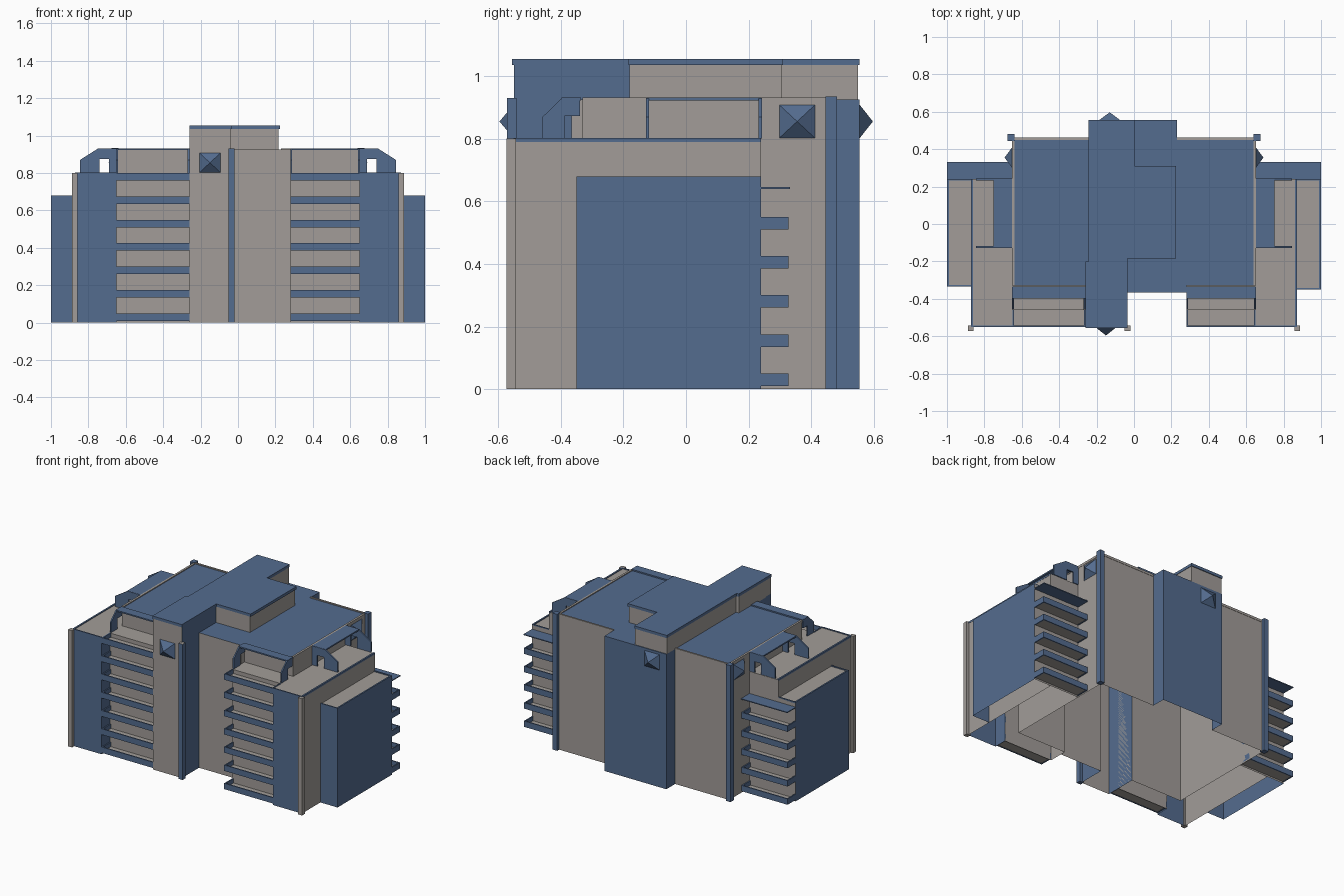
import bpy, bmesh
from mathutils import Vector, Matrix

if "Cube" in bpy.data.objects:
    bpy.data.objects.remove(bpy.data.objects["Cube"])


def material(name, col):
    m = bpy.data.materials.new(name)
    m.diffuse_color = (*col, 1)
    m.use_nodes = True
    m.node_tree.nodes["Principled BSDF"].inputs["Base Color"].default_value = m.diffuse_color
    return m


MATS = [material("warm_grey", (0.36, 0.335, 0.315)),
        material("slate_blue", (0.088, 0.15, 0.275))]
GREY, BLUE = 0, 1


def finish(name, bm, rule, open_bottom=False):
    """Colour faces by a number or rule(normal, centre), then make the object."""
    bmesh.ops.recalc_face_normals(bm, faces=bm.faces)
    for f in bm.faces:
        f.normal_update()
        f.material_index = rule(f.normal, f.calc_center_median()) if callable(rule) else rule
    if open_bottom:
        low = [f for f in bm.faces if f.normal.z < -0.9]
        bmesh.ops.delete(bm, geom=low, context='FACES')
    me = bpy.data.meshes.new(name)
    bm.to_mesh(me)
    bm.free()
    for m in MATS:
        me.materials.append(m)
    ob = bpy.data.objects.new(name, me)
    bpy.context.collection.objects.link(ob)
    return ob


def prism(name, pts, vec, rule, open_bottom=False):
    bm = bmesh.new()
    f = bm.faces.new([bm.verts.new(p) for p in pts])
    ext = bmesh.ops.extrude_face_region(bm, geom=[f], use_keep_orig=True)
    bmesh.ops.translate(bm, vec=vec, verts=[v for v in ext["geom"] if isinstance(v, bmesh.types.BMVert)])
    return finish(name, bm, rule, open_bottom)


def block(name, outline, z0, z1, rule, open_bottom=True):
    return prism(name, [(x, y, z0) for x, y in outline], (0, 0, z1 - z0), rule, open_bottom)


def boxes(name, spans, rule):
    """Several boxes (x0, x1, y0, y1, z0, z1) in one object."""
    bm = bmesh.new()
    for x0, x1, y0, y1, z0, z1 in spans:
        mid = Vector((x0 + x1, y0 + y1, z0 + z1)) / 2
        size = Vector((abs(x1 - x0), abs(y1 - y0), abs(z1 - z0)))
        bmesh.ops.create_cube(bm, size=1, matrix=Matrix.Translation(mid) @ Matrix.Diagonal((*size, 1)))
    return finish(name, bm, rule)


def pyramid(name, base, out):
    """Four-sided lamp pointing along out."""
    bm = bmesh.new()
    base, out = Vector(base), Vector(out)
    side = out.normalized().cross(Vector((0, 0, 1))) * 0.057
    up = Vector((0, 0, 0.053))
    ring = [bm.verts.new(base + side * a + up * b) for a, b in ((1, 1), (1, -1), (-1, -1), (-1, 1))]
    tip = bm.verts.new(base + out)
    bm.faces.new(ring)
    for i in range(4):
        bm.faces.new((ring[i], ring[(i + 1) % 4], tip))
    finish(name, bm, BLUE)


def balconies(name, x0, x1, y0, y1, tops):
    """Stacked trays: grey floors, thin blue rims; y1 is the outer edge."""
    x0, x1 = sorted((x0, x1))
    t = 0.008
    yi = y1 + (t if y1 < y0 else -t)
    floors, rims = [], []
    for z in tops:
        floors.append((x0 + t, x1 - t, y0, yi, z - 0.038, z - 0.03))
        rims += [(x0, x1, yi, y1, z - 0.04, z),
                 (x0, x0 + t, y0, yi, z - 0.04, z),
                 (x1 - t, x1, y0, yi, z - 0.04, z)]
    boxes(name + "_floors", floors, GREY)
    boxes(name + "_rims", rims, BLUE)


# Main block with front tower and back bay in one outline
def core_rule(n, c):
    if n.z > 0.5 or c.y > 0.47:
        return BLUE
    if c.y < -0.37 and abs(n.x) > 0.5:
        return BLUE
    return GREY


block("main_block", [(-.65, -.33), (-.26, -.33), (-.26, -.55), (-.04, -.55), (-.04, -.365),
                     (.28, -.365), (.28, -.33), (.65, -.33), (.65, .46), (.23, .46),
                     (.23, .555), (-.24, .555), (-.24, .46), (-.65, .46)], 0, 0.925, core_rule)
boxes("roof_edge", [(s * .638, s * .652, -.33, .46, .915, .931) for s in (-1, 1)] +
      [(-.65, -.24, .45, .462, .915, .931), (.23, .65, .45, .462, .915, .931)], GREY)

# Penthouse and its lid
pent = [(-.26, -.55), (-.04, -.55), (-.04, -.18), (.217, -.18), (.217, .305), (0, .305),
        (0, .55), (-.24, .55), (-.24, -.2), (-.26, -.2)]
block("penthouse", pent, 0.92, 1.036,
      lambda n, c: BLUE if n.x > 0.5 and c.y < -0.2 else GREY)
lid = [(-.26, -.556), (-.036, -.556), (-.036, -.184), (.225, -.184), (.225, .31), (.003, .31),
       (.003, .555), (-.243, .555), (-.243, -.2), (-.26, -.2)]
block("penthouse_lid", lid, 1.036, 1.055, BLUE, False)

# Corner posts
boxes("rear_posts", [(s * .64, s * .675, .445, .482, 0, .935) for s in (-1, 1)], BLUE)
boxes("tower_post", [(-.05, -.02, -.572, -.542, 0, .93)], lambda n, c: GREY if n.z > .5 else BLUE)
boxes("front_posts", [(s * .857, s * .887, -.573, -.543, 0, .8) for s in (-1, 1)], GREY)

# Pyramid lamps
pyramid("front_lamp", (-.15, -.551, .855), (0, -.045, 0))
pyramid("rear_lamp", (-.13, .555, .855), (0, .042, 0))
for s in (-1, 1):
    pyramid("side_lamp", (s * .65, .355, .855), (s * .042, 0, 0))

# Everything that repeats left and right
FRONT_TOPS = [0.05 + 0.125 * i for i in range(7)]
for s, inner, yf, tag in ((1, .28, -.35, "right"), (-1, .26, -.335, "left")):
    def mx(pts):
        return [(s * x, y) for x, y in pts]

    # Inner wing, blue front panel
    block(tag + "_wing", mx([(inner, -.33), (inner, -.46), (.65, -.46), (.65, -.55), (.87, -.55),
                             (.87, .24), (.65, .24), (.65, -.33)]), 0, 0.797,
          lambda n, c: BLUE if c.y < -.5 and n.z < .5 and n.x * s < .5 else GREY)
    boxes(tag + "_wing_coping", [(s * .86, s * .871, -.55, .24, .79, .802),
                                 (s * .65, s * .86, -.551, -.543, .79, .802)], BLUE)
    # Outer wing, lower
    block(tag + "_outer_wing", mx([(.87, yf), (1, yf), (1, .24), (.87, .24)]), 0, 0.674,
          lambda n, c: BLUE if n.y < -.5 or n.x * s > .5 else GREY)
    boxes(tag + "_outer_coping", [(s * .99, s, yf, .24, .67, .68),
                                  (s * .87, s * .99, yf, yf + .008, .67, .68),
                                  (s * .87, s * .99, .232, .24, .67, .68)], BLUE)
    # Balconies front and back
    balconies(tag + "_front_balcony", s * inner, s * .65, -.46, -.55, FRONT_TOPS)
    balconies(tag + "_rear_balcony", s * .65, s, .24, .328, FRONT_TOPS[:5])
    boxes(tag + "_rear_balcony_roof", [(s * .65, s, .24, .332, .64, .646)], BLUE)
    # Side roof terrace: chamfered fins with a doorway, and a canopy
    fin = [(0, .8), (0, .93), (.1, .93), (.195, .87), (.195, .8), (.09, .8), (.09, .875),
           (.04, .875), (.04, .8)]
    for y in (-.128, .232):
        prism(tag + "_side_fin", [(s * (.65 + u), y, z) for u, z in fin], (0, .01, 0), BLUE)
    boxes(tag + "_side_canopy", [(s * .65, s * .752, -.125, .24, .922, .931)], BLUE)
    # Front roof terrace: smaller fins and canopy
    fin = [(0, .93), (.058, .93), (.12, .87), (.12, .8), (.05, .8), (.05, .872), (0, .872)]
    for x in (inner, .642):
        prism(tag + "_front_fin", [(s * x, -.338 - u, z) for u, z in fin], (s * .009, 0, 0), BLUE)
    boxes(tag + "_front_canopy", [(s * inner, s * .65, -.397, -.335, .922, .931)], BLUE)
